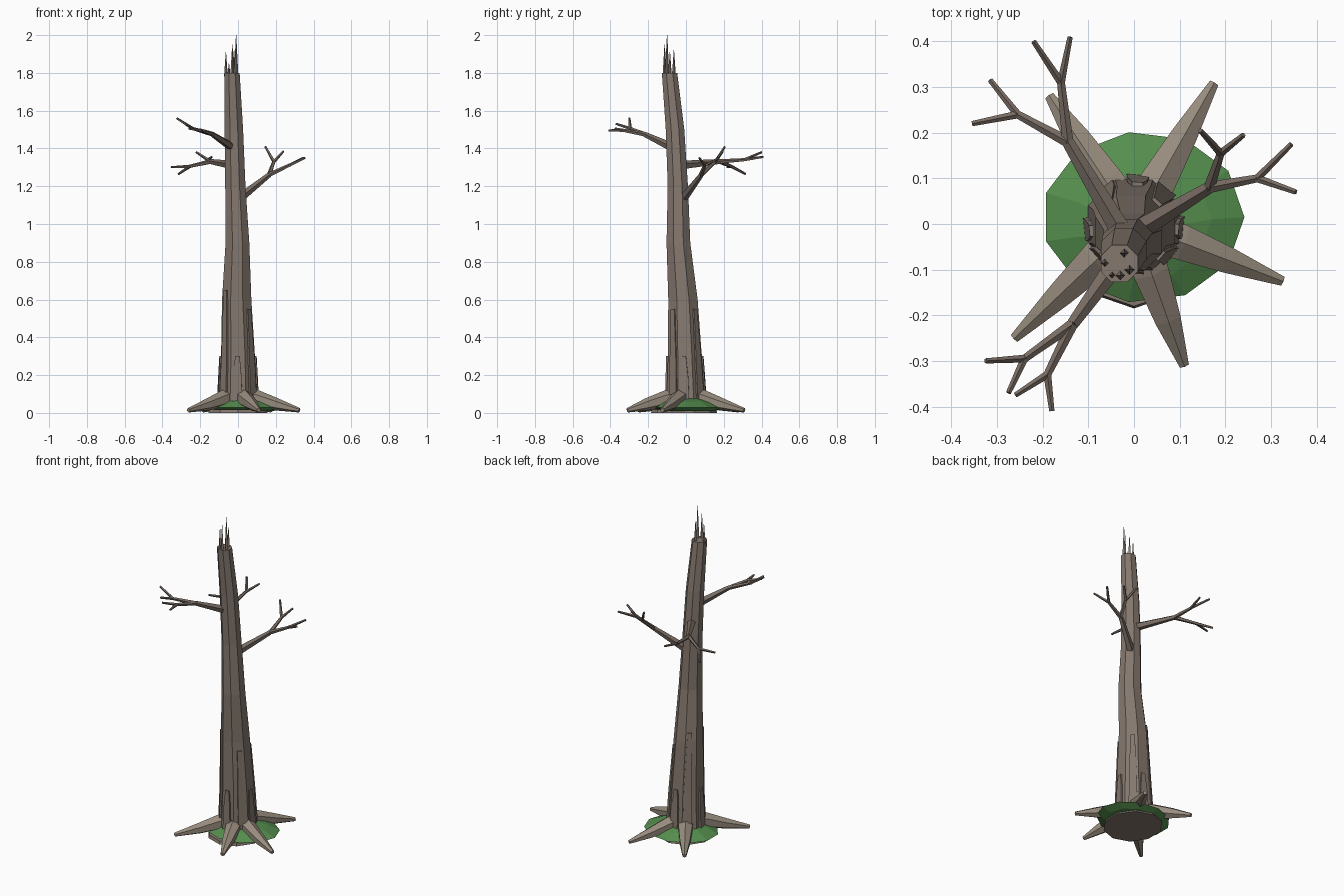
import bpy, bmesh, math, random
from mathutils import Vector

random.seed(4)
cube = bpy.data.objects.get("Cube")
if cube:
    bpy.data.objects.remove(cube, do_unlink=True)


def material(name, rgb):
    m = bpy.data.materials.new(name)
    m.use_nodes = True
    m.diffuse_color = (*rgb, 1)
    m.node_tree.nodes["Principled BSDF"].inputs["Base Color"].default_value = (*rgb, 1)
    return m


BARK = material("grey brown bark", (0.235, 0.19, 0.158))
ROOT = material("pale root bark", (0.31, 0.26, 0.205))
TWIG = material("dark branch bark", (0.19, 0.15, 0.125))
MOSS = material("moss green", (0.09, 0.27, 0.075))


def finish(bm, name, mat):
    bmesh.ops.recalc_face_normals(bm, faces=bm.faces)
    mesh = bpy.data.meshes.new(name)
    bm.to_mesh(mesh)
    bm.free()
    mesh.materials.append(mat)
    obj = bpy.data.objects.new(name, mesh)
    bpy.context.collection.objects.link(obj)
    return obj


def loft(bm, rings):
    """Skin a list of equal-length point rings and cap both ends."""
    rows = [[bm.verts.new(p) for p in ring] for ring in rings]
    n = len(rows[0])
    for a, b in zip(rows, rows[1:]):
        for i in range(n):
            j = (i + 1) % n
            bm.faces.new((a[i], a[j], b[j], b[i]))
    bm.faces.new(rows[0][::-1])
    bm.faces.new(rows[-1])


def flat_ring(x, y, z, rx, ry, sides, turn=0.0):
    angles = [turn + math.tau * i / sides for i in range(sides)]
    return [Vector((x + rx * math.cos(a), y + ry * math.sin(a), z)) for a in angles]


def tube(bm, path, radii, sides):
    """Tapered tube with one corner facing up."""
    pts = [Vector(p) for p in path]
    rings = []
    for i, p in enumerate(pts):
        d = (pts[min(i + 1, len(pts) - 1)] - pts[max(i - 1, 0)]).normalized()
        side = d.cross(Vector((0, 0, 1))).normalized()
        up = side.cross(d)
        ring = []
        for k in range(sides):
            a = math.tau * k / sides
            ring.append(p + radii[i] * (up * math.cos(a) + side * math.sin(a)))
        rings.append(ring)
    loft(bm, rings)


# Trunk: leaning, tapering eight-sided column (height, centre x, centre y, radius)
TRUNK = [(0.01, 0, 0, 0.112), (0.3, 0, -0.006, 0.097), (0.6, -0.007, -0.016, 0.084),
         (0.9, -0.003, -0.04, 0.068), (1.2, -0.014, -0.043, 0.058),
         (1.5, -0.022, -0.058, 0.053), (1.8, -0.032, -0.087, 0.044)]


def trunk_at(z):
    for a, b in zip(TRUNK, TRUNK[1:]):
        if z <= b[0]:
            t = (z - a[0]) / (b[0] - a[0])
            return [u + (v - u) * t for u, v in zip(a, b)]
    return TRUNK[-1]


bm = bmesh.new()
loft(bm, [flat_ring(x, y, z, r, r, 8, math.pi / 8) for z, x, y, r in TRUNK])
finish(bm, "trunk", BARK)

# Raised bark strips around the lower trunk
bm = bmesh.new()
for k in range(8):
    a = math.tau * k / 8 + random.uniform(-0.12, 0.12)
    out, side = Vector((math.cos(a), math.sin(a), 0)), Vector((-math.sin(a), math.cos(a), 0))
    top = random.choice((0.3, 0.55, 0.65))
    rings = []
    for z, w in ((0.04, 0.026), (0.3 * top + 0.1, 0.022), (top, 0.012)):
        _, x, y, r = trunk_at(z)
        c = Vector((x, y, z))
        inner, outer = out * r * 0.85, out * (r * 0.93 + 0.008)
        rings.append([c + inner - side * w, c + outer - side * w,
                      c + outer + side * w, c + inner + side * w])
    loft(bm, rings)
finish(bm, "bark_strips", BARK)

# Splinters on the broken top
bm = bmesh.new()
for x, y, top, r in ((-0.01, -0.1, 2.0, 0.012), (-0.064, -0.085, 1.91, 0.01),
                     (-0.03, -0.113, 1.95, 0.011), (-0.021, -0.064, 1.92, 0.011),
                     (-0.048, -0.112, 1.85, 0.009)):
    loft(bm, [flat_ring(x, y, 1.78, r, r, 4), flat_ring(x, y, top, 0.001, 0.001, 4)])
finish(bm, "top_splinters", BARK)

# Spreading roots (tip x, tip y)
for i, (x, y) in enumerate(((0.325, -0.125), (0.11, -0.31), (-0.262, -0.25),
                            (-0.185, 0.28), (0.175, 0.308))):
    tip = Vector((x, y, 0.014))
    out = Vector((x, y, 0)).normalized()
    bm = bmesh.new()
    tube(bm, [out * 0.05 + Vector((0, 0, 0.085)), out * 0.11 + Vector((0, 0, 0.075)),
              out * 0.22 + Vector((0, 0, 0.045)), tip], [0.05, 0.045, 0.033, 0.012], 6)
    finish(bm, f"root_{i + 1}", ROOT)

# Branches: base, fork, then two arms that each split into two twigs
BRANCHES = {
    "left_branch": ((0.0, -0.02, 1.13), (0.165, 0.08, 1.26),
                    [((0.27, 0.1, 1.31), (0.345, 0.175, 1.35), (0.355, 0.07, 1.35)),
                     ((0.19, 0.155, 1.33), (0.145, 0.205, 1.41), (0.24, 0.195, 1.385))]),
    "back_branch": ((-0.02, -0.03, 1.31), (-0.145, 0.18, 1.33),
                    [((-0.16, 0.31, 1.34), (-0.22, 0.4, 1.38), (-0.14, 0.41, 1.355)),
                     ((-0.255, 0.24, 1.305), (-0.315, 0.315, 1.265), (-0.355, 0.22, 1.3))]),
    "front_branch": ((-0.02, -0.06, 1.4), (-0.135, -0.22, 1.475),
                     [((-0.24, -0.295, 1.505), (-0.325, -0.3, 1.56), (-0.275, -0.37, 1.53)),
                      ((-0.19, -0.33, 1.495), (-0.26, -0.375, 1.505), (-0.18, -0.41, 1.495))]),
}
for name, (base, fork, arms) in BRANCHES.items():
    bm = bmesh.new()
    tube(bm, [base, fork], [0.025, 0.014], 5)
    for mid, twig_a, twig_b in arms:
        tube(bm, [fork, mid], [0.013, 0.009], 5)
        for twig in (twig_a, twig_b):
            tube(bm, [mid, twig], [0.009, 0.006], 5)
    finish(bm, name, TWIG)

# Moss mound and the flat trunk foot beneath it
bm = bmesh.new()
loft(bm, [flat_ring(0.02, 0.015, 0.01, 0.17, 0.145, 11),
          flat_ring(0.02, 0.015, 0.028, 0.222, 0.188, 11),
          flat_ring(0.02, 0.01, 0.058, 0.15, 0.135, 11),
          flat_ring(0.01, 0, 0.075, 0.1, 0.1, 11)])
finish(bm, "moss_mound", MOSS)

bm = bmesh.new()
loft(bm, [flat_ring(0, -0.01, 0, 0.165, 0.175, 10, math.pi / 10),
          flat_ring(0, -0.01, 0.018, 0.16, 0.17, 10, math.pi / 10)])
finish(bm, "trunk_foot", BARK)
